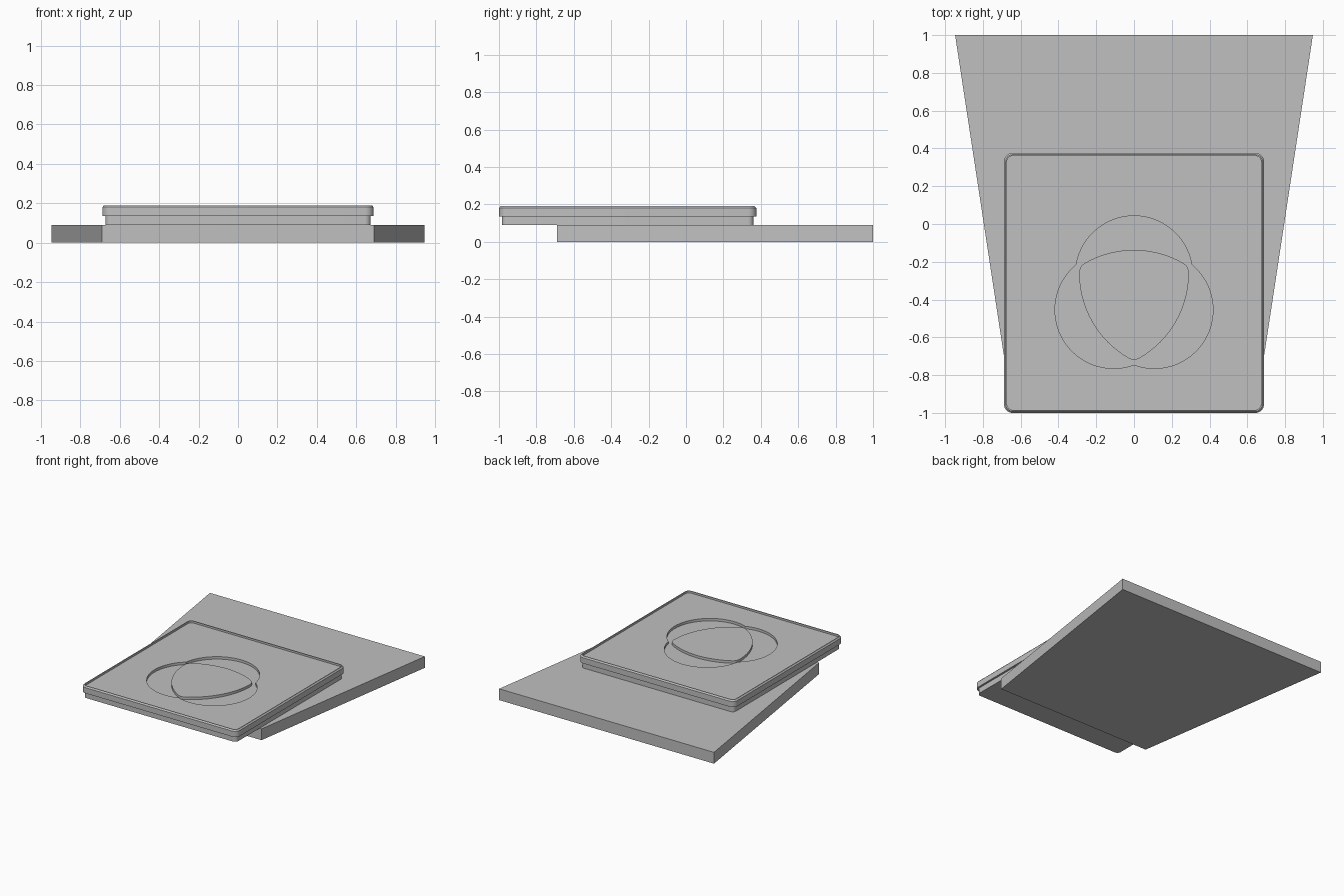
import bpy, bmesh, math

cube = bpy.data.objects.get("Cube")
if cube:
    bpy.data.objects.remove(cube, do_unlink=True)

grey = bpy.data.materials.new("light grey")
grey.use_nodes = True
grey.diffuse_color = (0.53, 0.53, 0.53, 1)
grey.node_tree.nodes["Principled BSDF"].inputs["Base Color"].default_value = (0.53, 0.53, 0.53, 1)


def loft(name, rings):
    """Closed solid through a stack of (outline, z) rings with equal point counts."""
    bm = bmesh.new()
    loops = [[bm.verts.new((x, y, z)) for x, y in pts] for pts, z in rings]
    n = len(loops[0])
    for a, b in zip(loops, loops[1:]):
        for i in range(n):
            j = (i + 1) % n
            bm.faces.new((a[i], a[j], b[j], b[i]))
    bm.faces.new(loops[0][::-1])
    bm.faces.new(loops[-1])
    bmesh.ops.recalc_face_normals(bm, faces=bm.faces)
    mesh = bpy.data.meshes.new(name)
    bm.to_mesh(mesh)
    bm.free()
    mesh.materials.append(grey)
    ob = bpy.data.objects.new(name, mesh)
    bpy.context.collection.objects.link(ob)
    return ob


def arc(cx, cy, r, a0, a1, steps):
    """Points on an arc, angles in degrees."""
    angles = [math.radians(a0 + (a1 - a0) * i / steps) for i in range(steps + 1)]
    return [(cx + r * math.cos(a), cy + r * math.sin(a)) for a in angles]


def rounded_square(half, r, cy=-0.312):
    c = half - r
    pts = []
    for k, (sx, sy) in enumerate(((1, 1), (-1, 1), (-1, -1), (1, -1))):
        pts += arc(sx * c, cy + sy * c, r, 90 * k, 90 * k + 90, 8)
    return pts


def smooth(ob):
    bpy.ops.object.select_all(action='DESELECT')
    ob.select_set(True)
    bpy.context.view_layer.objects.active = ob
    bpy.ops.object.shade_smooth_by_angle(angle=math.radians(30))


# Tapered base plate
taper = [(-0.69, -0.69), (0.69, -0.69), (0.947, 1), (-0.947, 1)]
loft("base_plate", [(taper, 0), (taper, 0.09)])

# Narrower tier under the tray
foot = rounded_square(0.673, 0.03)
smooth(loft("tray_foot", [(foot, 0.09), (foot, 0.135)]))

# Tray with chamfered rim and sunken floor
tray = loft("tray", [(rounded_square(0.688, 0.045), 0.135),
                     (rounded_square(0.688, 0.045), 0.18),
                     (rounded_square(0.679, 0.036), 0.19),
                     (rounded_square(0.672, 0.029), 0.19),
                     (rounded_square(0.672, 0.029), 0.175)])

# Three-lobed pocket: union outline of three overlapping circles
CY, OFFSET, R = -0.392, 0.125, 0.31
notch = math.sqrt(R * R - (OFFSET * math.sin(math.radians(60))) ** 2) + OFFSET / 2
half = math.degrees(math.atan2(notch * math.sin(math.radians(60)),
                               notch * math.cos(math.radians(60)) - OFFSET))
lobes = []
for k in range(3):
    a = 90 + 120 * k
    t = math.radians(a)
    lobes += arc(OFFSET * math.cos(t), CY + OFFSET * math.sin(t), R, a - half, a + half, 40)[:-1]

cutter = loft("pocket_cutter", [(lobes, 0.155), (lobes, 0.25)])
cutter.hide_render = True
cut = tray.modifiers.new("pocket", 'BOOLEAN')
cut.operation = 'DIFFERENCE'
cut.solver = 'EXACT'
cut.object = cutter
bpy.context.view_layer.objects.active = tray
bpy.ops.object.modifier_apply(modifier=cut.name)
bpy.data.objects.remove(cutter, do_unlink=True)
smooth(tray)

# Rounded three-sided island standing in the pocket
CORE, TIP = 0.266, 0.06
side = CORE * math.sqrt(3) + TIP
island = []
for k in range(3):
    a = 30 + 120 * k
    t, o = math.radians(a), math.radians(a + 240)
    island += arc(CORE * math.cos(t), CY + CORE * math.sin(t), TIP, a - 30, a + 30, 8)[:-1]
    island += arc(CORE * math.cos(o), CY + CORE * math.sin(o), side, a + 30, a + 90, 24)[:-1]
smooth(loft("pocket_island", [(island, 0.15), (island, 0.175)]))
